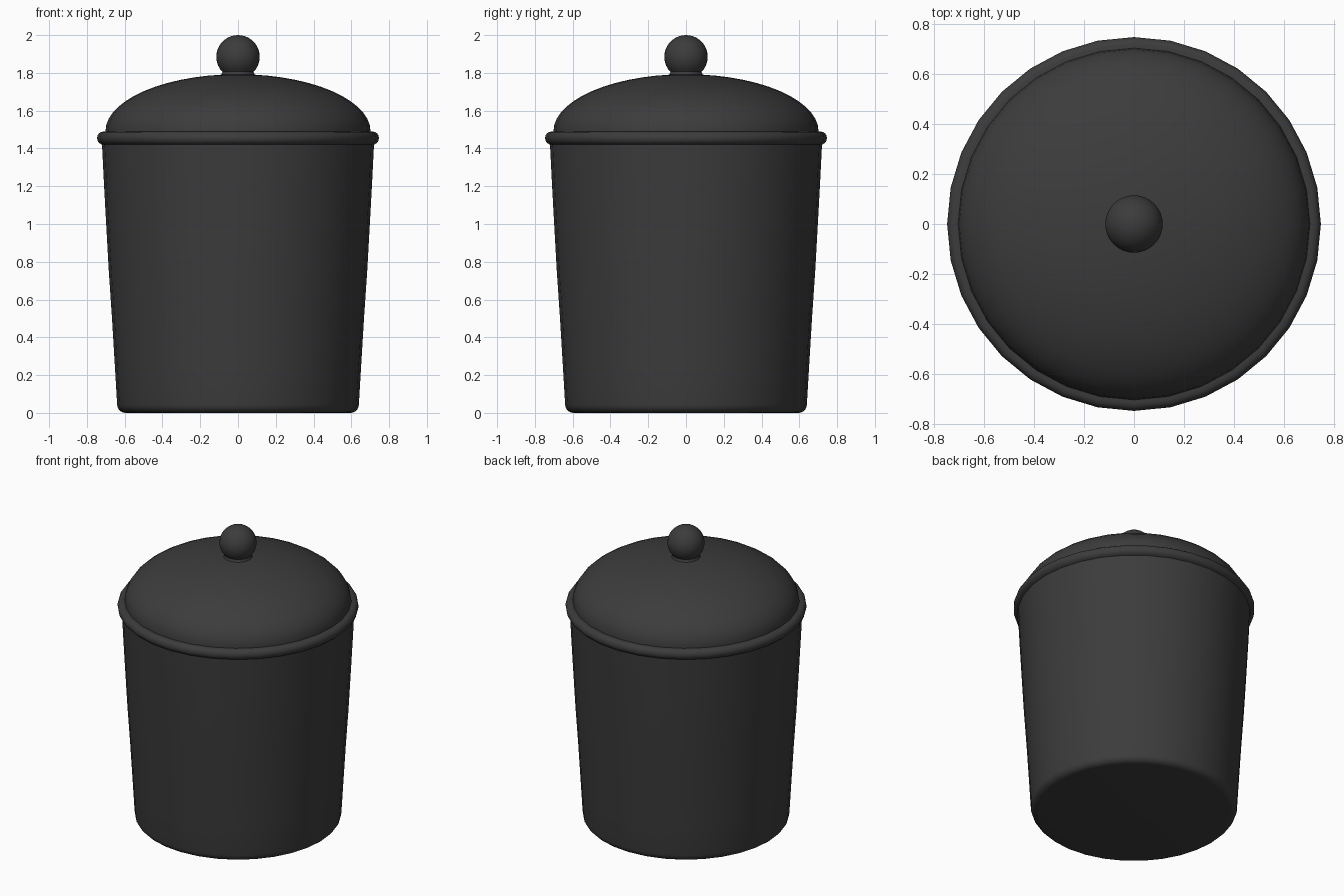
import bpy, bmesh, math
from mathutils import Matrix

cube = bpy.data.objects.get("Cube")
if cube:
    bpy.data.objects.remove(cube, do_unlink=True)

mat = bpy.data.materials.new("charcoal black")
mat.use_nodes = True
COLOUR = (0.045, 0.045, 0.045, 1)
mat.diffuse_color = COLOUR
mat.node_tree.nodes["Principled BSDF"].inputs["Base Color"].default_value = COLOUR


def arc(cx, cz, rx, rz, start, end, steps):
    """Points on an elliptical arc, angles in degrees."""
    angles = [math.radians(start + (end - start) * i / steps) for i in range(steps + 1)]
    return [(cx + rx * math.cos(a), cz + rz * math.sin(a)) for a in angles]


def lathe(name, profile, sides=32, sharp=40):
    """Turn a (radius, height) profile about the z axis."""
    bm = bmesh.new()
    verts = [bm.verts.new((max(r, 0), 0, z)) for r, z in profile]
    edges = [bm.edges.new(pair) for pair in zip(verts, verts[1:])]
    bmesh.ops.spin(bm, geom=verts + edges, cent=(0, 0, 0), axis=(0, 0, 1),
                   angle=math.tau, steps=sides, use_merge=True)
    bmesh.ops.remove_doubles(bm, verts=bm.verts, dist=0.0005)
    bmesh.ops.recalc_face_normals(bm, faces=bm.faces)
    mesh = bpy.data.meshes.new(name)
    bm.to_mesh(mesh)
    bm.free()
    mesh.materials.append(mat)
    obj = bpy.data.objects.new(name, mesh)
    bpy.context.collection.objects.link(obj)
    bpy.ops.object.select_all(action="DESELECT")
    obj.select_set(True)
    bpy.context.view_layer.objects.active = obj
    bpy.ops.object.shade_smooth_by_angle(angle=math.radians(sharp))
    return obj


# Tapered body with a rounded foot and a rolled rim
foot = [(0, 0)] + arc(0.595, 0.045, 0.045, 0.045, -90, 0, 5)
wall = [(0.652, 0.25), (0.667, 0.5), (0.684, 0.75), (0.698, 1.0), (0.71, 1.22), (0.72, 1.42)]
rim = arc(0.715, 1.455, 0.031, 0.034, -60, 90, 7)
lathe("canister_body", foot + wall + rim + [(0.69, 1.489), (0.68, 1.44)])

# Domed lid seated inside the rim
dome = arc(0, 1.49, 0.702, 0.303, 0, 90, 14)
lathe("domed_lid", [(0.69, 1.44), (0.702, 1.46)] + dome)

# Ball knob on a short flared neck
neck = [(0.095, 1.775), (0.087, 1.795), (0.081, 1.808), (0.082, 1.815)]
ball = arc(0, 1.885, 0.115, 0.115, -42, 90, 14)
lathe("lid_knob", neck + ball)
